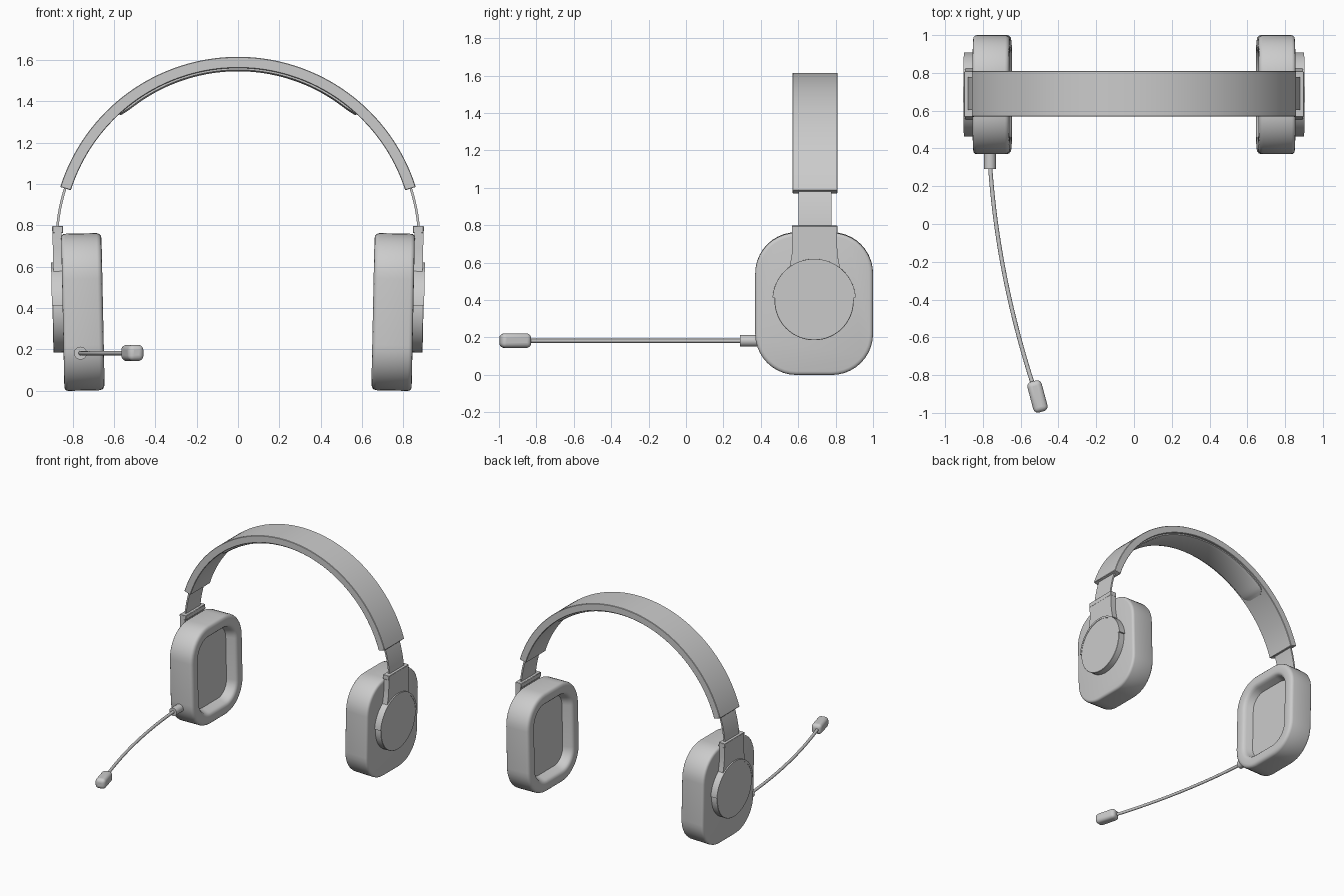
import bpy, bmesh
from math import sin, cos, pi, radians, atan2
from mathutils import Vector, Matrix

if "Cube" in bpy.data.objects:
    bpy.data.objects.remove(bpy.data.objects["Cube"])

YC = 0.69            # depth of the head band and ear cups
ARC_Z, ARC_R = 0.713, 0.902   # circle the band follows
TILT = (Matrix.Translation((0.75, 0, 0.38)) @ Matrix.Rotation(radians(1.2), 4, 'Y')
        @ Matrix.Translation((-0.75, 0, -0.38)))


def finish(name, bm, mirror=False, bevel=0, segments=2, angle=35):
    bmesh.ops.recalc_face_normals(bm, faces=bm.faces)
    me = bpy.data.meshes.new(name)
    bm.to_mesh(me)
    bm.free()
    ob = bpy.data.objects.new(name, me)
    bpy.context.collection.objects.link(ob)
    if bevel:
        m = ob.modifiers.new("Bevel", 'BEVEL')
        m.width, m.segments, m.limit_method = bevel, segments, 'ANGLE'
    if mirror:
        ob.modifiers.new("Mirror", 'MIRROR')
    bpy.ops.object.select_all(action='DESELECT')
    bpy.context.view_layer.objects.active = ob
    ob.select_set(True)
    bpy.ops.object.shade_smooth_by_angle(angle=radians(angle))
    return ob


def loft(rings):
    """Skin a series of closed rings and cap both ends."""
    bm = bmesh.new()
    vs = [[bm.verts.new(p) for p in r] for r in rings]
    n = len(vs[0])
    for a, b in zip(vs, vs[1:]):
        for i in range(n):
            bm.faces.new((a[i], a[(i + 1) % n], b[(i + 1) % n], b[i]))
    bm.faces.new(vs[0])
    bm.faces.new(vs[-1])
    return bm


def rounded_rect(hw, hh, r, seg=10):
    pts = []
    for k, (sx, sy) in enumerate(((1, 1), (-1, 1), (-1, -1), (1, -1))):
        for i in range(seg + 1):
            a = (k + i / seg) * pi / 2
            pts.append((sx * (hw - r) + r * cos(a), sy * (hh - r) + r * sin(a)))
    return pts


def arc_strip(a0, a1, r_in, r_out, width, n):
    """Rectangular strip swept along the band circle."""
    rings = []
    for i in range(n + 1):
        a = radians(a0 + (a1 - a0) * i / n)
        rings.append([(r * cos(a), YC + y, ARC_Z + r * sin(a)) for r, y in
                      ((r_in, -width / 2), (r_out, -width / 2),
                       (r_out, width / 2), (r_in, width / 2))])
    return loft(rings)


def side_plate(profile, x0, x1):
    """Extrude a (y, z) profile along x, tilted with the ear cup."""
    return loft([[TILT @ Vector((x, y, z)) for y, z in profile] for x in (x0, x1)])


# Head band and sliders
finish("head_band", arc_strip(17.6, 162.4, 0.848, ARC_R, 0.242, 64), bevel=0.003, segments=1)
finish("slider", arc_strip(2, 20, 0.871, 0.883, 0.175, 10), mirror=True)

# Padding under the band, with rounded ends
pad = []
for i in range(49):
    a = radians(47.5 + 85 * i / 48)
    d = min(i, 48 - i) / 48 * 85          # degrees from the nearest end
    t = max(0.0, 1 - d / 5)
    hw = 0.06 + 0.045 * (1 - t * t) ** 0.5
    r = 0.832 + 0.008 * t * t
    pad.append([(q * cos(a), YC + y, ARC_Z + q * sin(a)) for q, y in
                ((0.852, -hw), (r + 0.007, -hw), (r, -hw + 0.02),
                 (r, hw - 0.02), (r + 0.007, hw), (0.852, hw))])
finish("band_padding", loft(pad), angle=50)

# Ear cups: outer shell rolling over into the hollow cushion (x, inset)
cup = []
for x, inset in ((0.8475, 0.02), (0.845, 0.009), (0.838, 0.002), (0.828, 0),
                 (0.676, 0), (0.664, 0.004), (0.656, 0.013), (0.6525, 0.028),
                 (0.6525, 0.065), (0.656, 0.078), (0.665, 0.088), (0.68, 0.094),
                 (0.725, 0.11)):
    cup.append([TILT @ Vector((x, 0.685 + y, 0.381 + z)) for y, z in
                rounded_rect(0.315 - inset, 0.38 - inset, 0.22 - inset)])
finish("ear_cup", loft(cup), mirror=True)

# Round outer cover
disc = [(YC - 0.005 + 0.212 * cos(2 * pi * i / 64), 0.40 + 0.212 * sin(2 * pi * i / 64))
        for i in range(64)]
finish("cup_cover", side_plate(disc, 0.84, 0.8965), mirror=True, bevel=0.002, segments=1)

# Yoke: half ring hugging the cover
ring = []
for r, order in ((0.223, range(41)), (0.208, range(40, -1, -1))):
    ring += [(YC - 0.005 + r * cos(radians(4 + 172 * i / 40)),
              0.40 + r * sin(radians(4 + 172 * i / 40))) for i in order]
finish("yoke_ring", side_plate(ring, 0.84, 0.899), mirror=True)

# Yoke arm flaring into the ring
half = [(0.12, 0.80), (0.12, 0.69), (0.123, 0.64), (0.134, 0.58)]
inner = [(0.208 * cos(radians(58 + 64 * i / 12)), 0.40 + 0.208 * sin(radians(58 + 64 * i / 12)))
         for i in range(13)]
arm = half + inner + [(-y, z) for y, z in reversed(half)]
finish("yoke_arm", side_plate([(YC - 0.002 + y, z) for y, z in arm], 0.845, 0.889), mirror=True)
top = [(YC - 0.002 + y, z) for y, z in ((-0.121, 0.765), (0.121, 0.765), (0.121, 0.80), (-0.121, 0.80))]
finish("yoke_collar", side_plate(top, 0.837, 0.89), mirror=True, bevel=0.003, segments=1)


def tube(path, radius, n=16):
    rings = []
    for i, p in enumerate(path):
        d = (path[min(i + 1, len(path) - 1)] - path[max(i - 1, 0)]).normalized()
        u = d.cross(Vector((0, 0, 1))).normalized()
        w = u.cross(d)
        rings.append([p + radius * (cos(2 * pi * k / n) * u + sin(2 * pi * k / n) * w)
                      for k in range(n)])
    return loft(rings)


# Microphone socket, curved boom and capsule
Z = 0.182
finish("mic_socket", tube([Vector((-0.762, 0.42, Z)), Vector((-0.762, 0.29, Z))], 0.031, 32))
a, b, c = Vector((-0.762, 0.31, Z)), Vector((-0.722, -0.27, Z)), Vector((-0.535, -0.85, Z))
boom = [(1 - t) ** 2 * a + 2 * t * (1 - t) * b + t * t * c for t in (i / 24 for i in range(25))]
finish("mic_boom", tube(boom, 0.011))
bm = bmesh.new()
bmesh.ops.create_cube(bm, size=1, matrix=Matrix.Translation((-0.511, -0.913, Z + 0.001))
                      @ Matrix.Rotation(radians(15), 4, 'Z') @ Matrix.Diagonal((0.078, 0.168, 0.078, 1)))
finish("mic_capsule", bm, bevel=0.026, segments=5)
